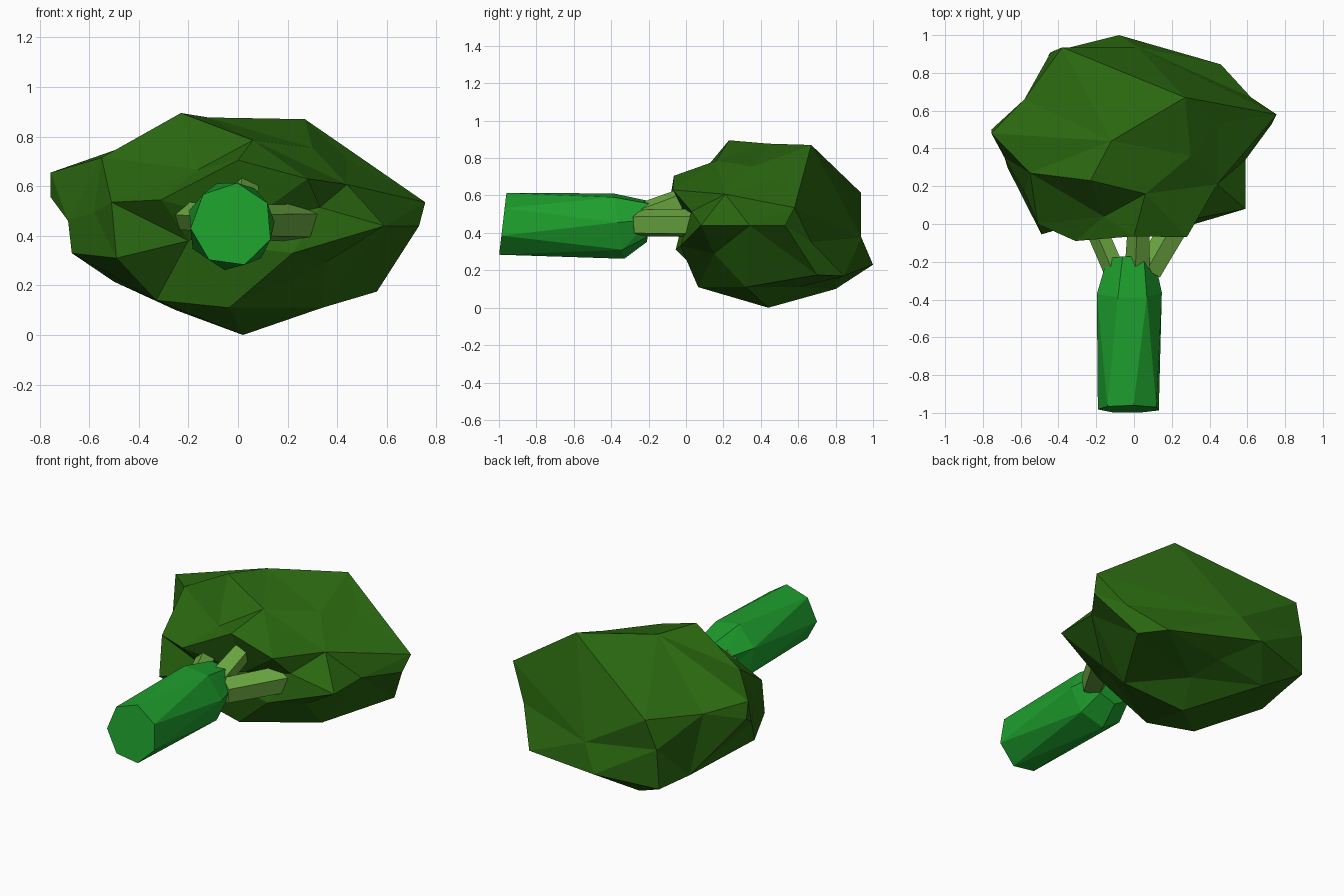
import bpy, bmesh
from math import cos, sin, tau
from mathutils import Vector

if "Cube" in bpy.data.objects:
    bpy.data.objects.remove(bpy.data.objects["Cube"])


def material(name, rgb):
    m = bpy.data.materials.new(name)
    m.diffuse_color = (*rgb, 1)
    m.use_nodes = True
    m.node_tree.nodes["Principled BSDF"].inputs["Base Color"].default_value = m.diffuse_color
    return m


def finish(bm, name, mat):
    bmesh.ops.recalc_face_normals(bm, faces=bm.faces[:])
    me = bpy.data.meshes.new(name)
    bm.to_mesh(me)
    bm.free()
    me.materials.append(mat)
    ob = bpy.data.objects.new(name, me)
    bpy.context.collection.objects.link(ob)
    return ob


def loft(name, rings, mat):
    """Triangulated skin through equal-sized rings, capped at both ends."""
    bm = bmesh.new()
    vs = [[bm.verts.new(p) for p in r] for r in rings]
    n = len(vs[0])
    for a, b in zip(vs, vs[1:]):
        for i in range(n):
            j = (i + 1) % n
            bm.faces.new((a[i], a[j], b[j]))
            bm.faces.new((a[i], b[j], b[i]))
    bm.faces.new(vs[0])
    bm.faces.new(vs[-1])
    return finish(bm, name, mat)


crown_green = material("crown_green", (0.023, 0.135, 0.005))
stem_green = material("stem_green", (0.013, 0.35, 0.027))
branch_green = material("branch_green", (0.15, 0.40, 0.055))

# Crown: lumpy head, its lump tips skinned as a star-shaped surface
tips = [
    # top
    (-.23, .23, .895), (-.12, .44, .877), (.27, .67, .87),
    (.44, .53, .71), (.30, .36, .755), (.06, .16, .785),
    # front
    (-.16, .04, .667), (0, -.065, .705), (.28, -.07, .63),
    (.33, .03, .515), (.35, .15, .29), (-.49, -.055, .31),
    (-.31, -.09, .545), (-.51, .0, .535), (-.2, .03, .38),
    (.03, .02, .45), (.22, -.03, .33), (-.035, .065, .11),
    # right
    (.755, .58, .535), (.73, .53, .44), (.59, .34, .44),
    (.59, .08, .44), (.44, .21, .607), (.62, .67, .35),
    (.56, .70, .175),
    # left
    (-.58, .17, .495), (-.67, .30, .33), (-.685, .35, .46),
    (-.755, .48, .655), (-.755, .50, .555), (-.55, .27, .715),
    (-.58, .66, .60),
    # back
    (-.44, .91, .44), (-.38, .935, .615), (.02, .937, .375),
    (.46, .845, .17), (-.08, 1, .23), (-.45, .90, .20),
    # underside
    (.06, .80, .15), (-.25, .80, .10), (.02, .44, 0),
    (-.33, .12, .14), (-.50, .68, .215), (.34, .32, .11),
    (.10, .60, .11),
]
center = Vector((0, .45, .45))
bm = bmesh.new()
place = {}
for t in tips:
    d = Vector(t) - center
    v = bm.verts.new(Vector((d.x / .7, d.y / .52, d.z / .43)).normalized())
    place[v] = t
bmesh.ops.convex_hull(bm, input=bm.verts[:])
for v in bm.verts:
    v.co = place[v]
finish(bm, "crown", crown_green)


# Stem: seven-sided stalk lying along y, tapering into the crown
def stem_ring(y, cx, cz, rx, rz, twist, slope=0):
    out = []
    for i in range(7):
        a = tau * (i + twist) / 7
        out.append((cx + rx * cos(a), y + slope * sin(a), cz + rz * sin(a)))
    return out


loft("stem", [
    stem_ring(-.98, -.025, .445, .167, .17, .6, .02),
    stem_ring(-.36, -.03, .44, .178, .18, .1, -.03),
    stem_ring(-.19, -.02, .46, .13, .11, .1, .02),
], stem_green)


# Branches: short five-sided struts spreading from the stem to the crown
def branch(name, start, end, r0, r1):
    s, e = Vector(start), Vector(end)
    axis = (e - s).normalized()
    side = axis.cross(Vector((0, 0, 1))).normalized()
    up = side.cross(axis)
    rings = []
    for p, r in ((s, r0), (e, r1)):
        rings.append([p + r * (cos(tau * (i + .4) / 5) * side
                               + sin(tau * (i + .4) / 5) * up) for i in range(5)])
    loft(name, rings, branch_green)


branch("branch_right", (.08, -.25, .45), (.26, .06, .45), .075, .08)
branch("branch_left", (-.10, -.25, .47), (-.225, .04, .48), .06, .06)
branch("branch_top", (.02, -.24, .49), (.03, .04, .60), .07, .06)
